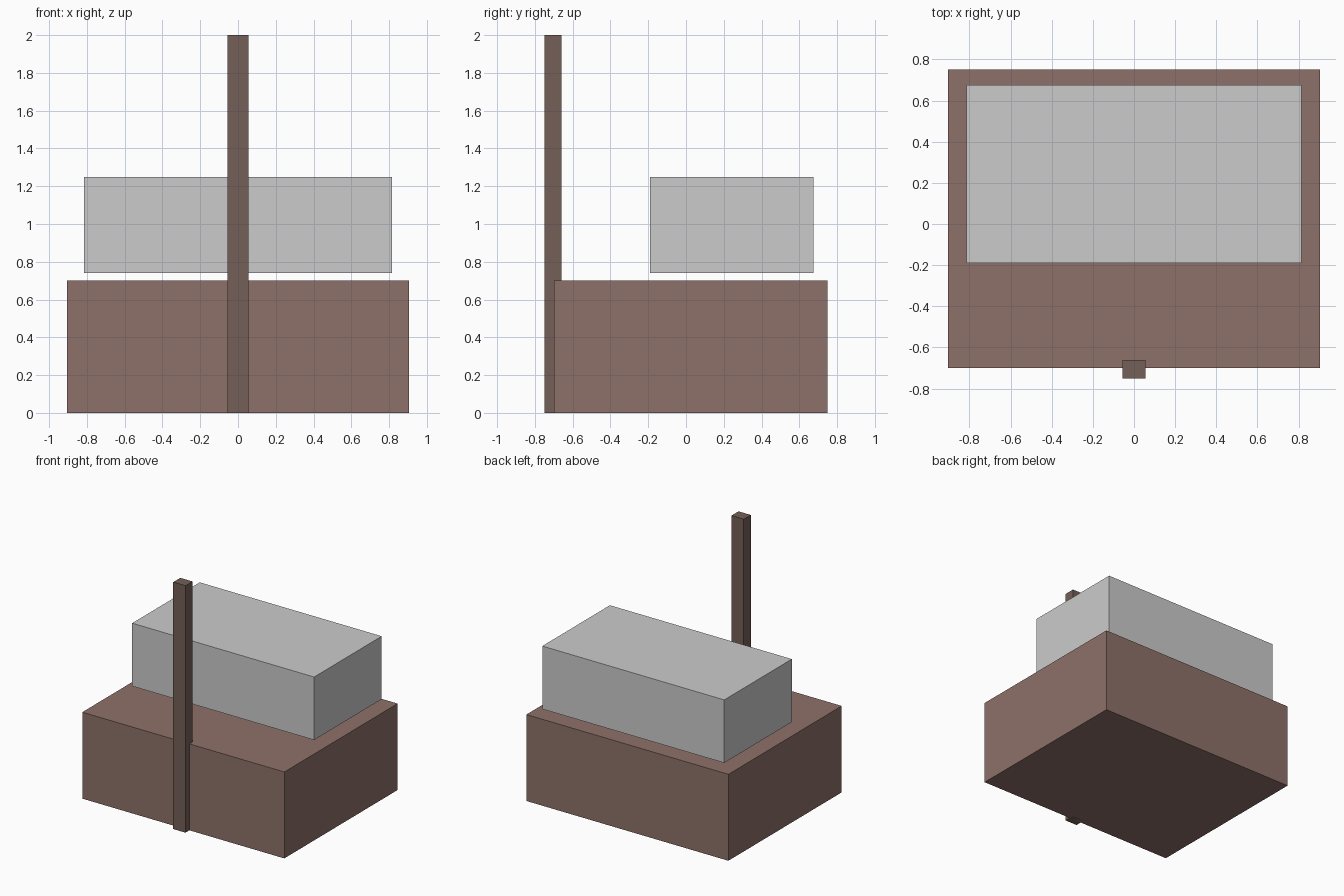
import bpy

if "Cube" in bpy.data.objects:
    bpy.data.objects.remove(bpy.data.objects["Cube"])


def material(name, rgb):
    mat = bpy.data.materials.new(name)
    mat.diffuse_color = (*rgb, 1.0)
    mat.use_nodes = True
    mat.node_tree.nodes["Principled BSDF"].inputs["Base Color"].default_value = mat.diffuse_color
    return mat


def box(name, low, high, mat=None):
    """Axis-aligned box between two opposite corners."""
    size = [h - l for l, h in zip(low, high)]
    center = [(h + l) / 2 for l, h in zip(low, high)]
    bpy.ops.mesh.primitive_cube_add(size=1, location=center)
    obj = bpy.context.object
    obj.name = name
    obj.scale = size
    bpy.ops.object.transform_apply(location=False, rotation=False, scale=True)
    if mat:
        obj.data.materials.append(mat)
    return obj


brown = material("brown", (0.27, 0.165, 0.14))
dark_brown = material("dark_brown", (0.175, 0.115, 0.097))

# Wide base block
box("base_block", (-0.905, -0.70, 0.0), (0.905, 0.75, 0.70), brown)

# Grey block hovering just above the base, towards the back
box("upper_block", (-0.815, -0.19, 0.74), (0.815, 0.675, 1.25))

# Tall post let into the front face of the base
box("front_post", (-0.055, -0.75, 0.0), (0.055, -0.66, 2.0), dark_brown)
